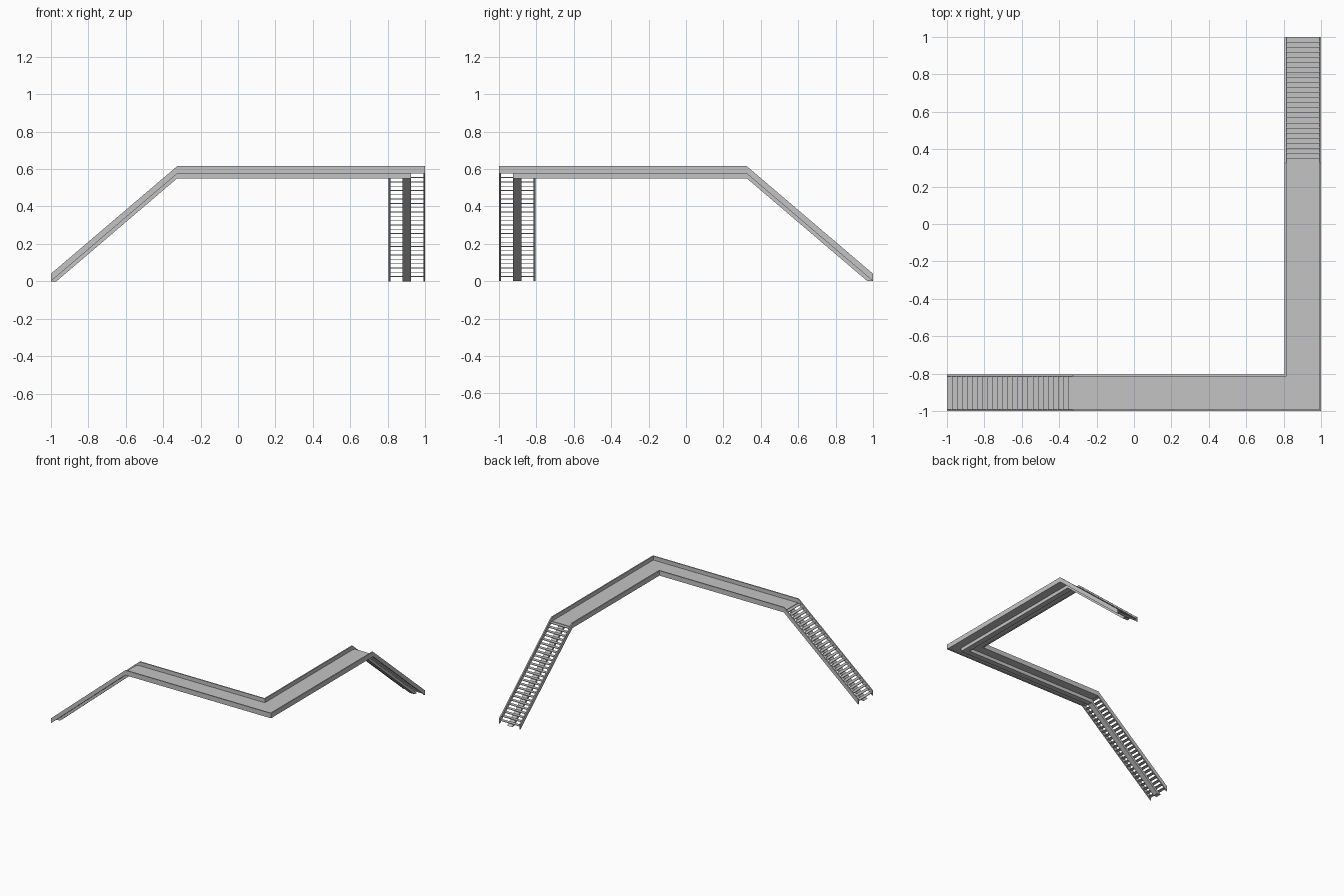
import bpy
import bmesh

cube = bpy.data.objects.get("Cube")
if cube:
    bpy.data.objects.remove(cube, do_unlink=True)

# Main levels and plan positions
BEND = -0.325
OUTER, INNER, WALL = -1.0, -0.805, 0.01
BASE, TOP, BEAM_LOW, DECK = 0.575, 0.615, 0.55, 0.583
SLOPE = BASE / (BEND + 1)
STEPS = 25

grey = bpy.data.materials.new("concrete_grey")
grey.use_nodes = True
colour = (0.55, 0.55, 0.55, 1)
grey.diffuse_color = colour
grey.node_tree.nodes["Principled BSDF"].inputs["Base Color"].default_value = colour


def add_prism(bm, profile, y0, y1):
    """Extrude an (x, z) profile from y0 to y1; x = None is mitred at the corner."""
    rings = [[bm.verts.new((-y if x is None else x, y, z)) for x, z in profile]
             for y in (y0, y1)]
    bm.faces.new(rings[0])
    bm.faces.new(rings[1][::-1])
    n = len(profile)
    for i in range(n):
        j = (i + 1) % n
        bm.faces.new((rings[0][i], rings[1][i], rings[1][j], rings[0][j]))


def make_part(name, prisms):
    """Make the part on the front wing and its reflection on the side wing."""
    for wing in ("front", "side"):
        bm = bmesh.new()
        for prism in prisms:
            add_prism(bm, *prism)
        if wing == "side":
            for v in bm.verts:
                v.co.x, v.co.y = -v.co.y, -v.co.x
        bmesh.ops.recalc_face_normals(bm, faces=bm.faces)
        mesh = bpy.data.meshes.new(f"{wing}_{name}")
        bm.to_mesh(mesh)
        bm.free()
        mesh.materials.append(grey)
        obj = bpy.data.objects.new(f"{wing}_{name}", mesh)
        bpy.context.collection.objects.link(obj)


# Parapets following the stair and the walkway
parapet = [(-1, 0), (-1, TOP - BASE), (BEND, TOP), (None, TOP),
           (None, BASE), (BEND, BASE)]
make_part("outer_parapet", [(parapet, OUTER, OUTER + WALL)])
make_part("inner_parapet", [(parapet, INNER - WALL, INNER)])

# Walkway slab
slab = [(BEND, DECK - 0.005), (BEND, DECK), (None, DECK), (None, DECK - 0.005)]
make_part("deck", [(slab, OUTER + WALL, INNER - WALL)])

# Central support beam under the stair and the walkway
middle = (OUTER + INNER) / 2
beam = [(-1, 0), (BEND, BASE), (BEND, DECK - 0.005), (None, DECK - 0.005),
        (None, BEAM_LOW), (BEND, BEAM_LOW), (-0.97, 0)]
make_part("support_beam", [(beam, middle - 0.023, middle + 0.023)])

# Open stair treads
going = (BEND + 1) / STEPS
treads = []
for i in range(STEPS):
    x = -1 + i * going
    z = (x + going + 1) * SLOPE
    tread = [(x, z), (x + going, z), (x + going, z + 0.004), (x, z + 0.004)]
    treads.append((tread, OUTER + WALL, INNER - WALL))
make_part("stair_treads", treads)
